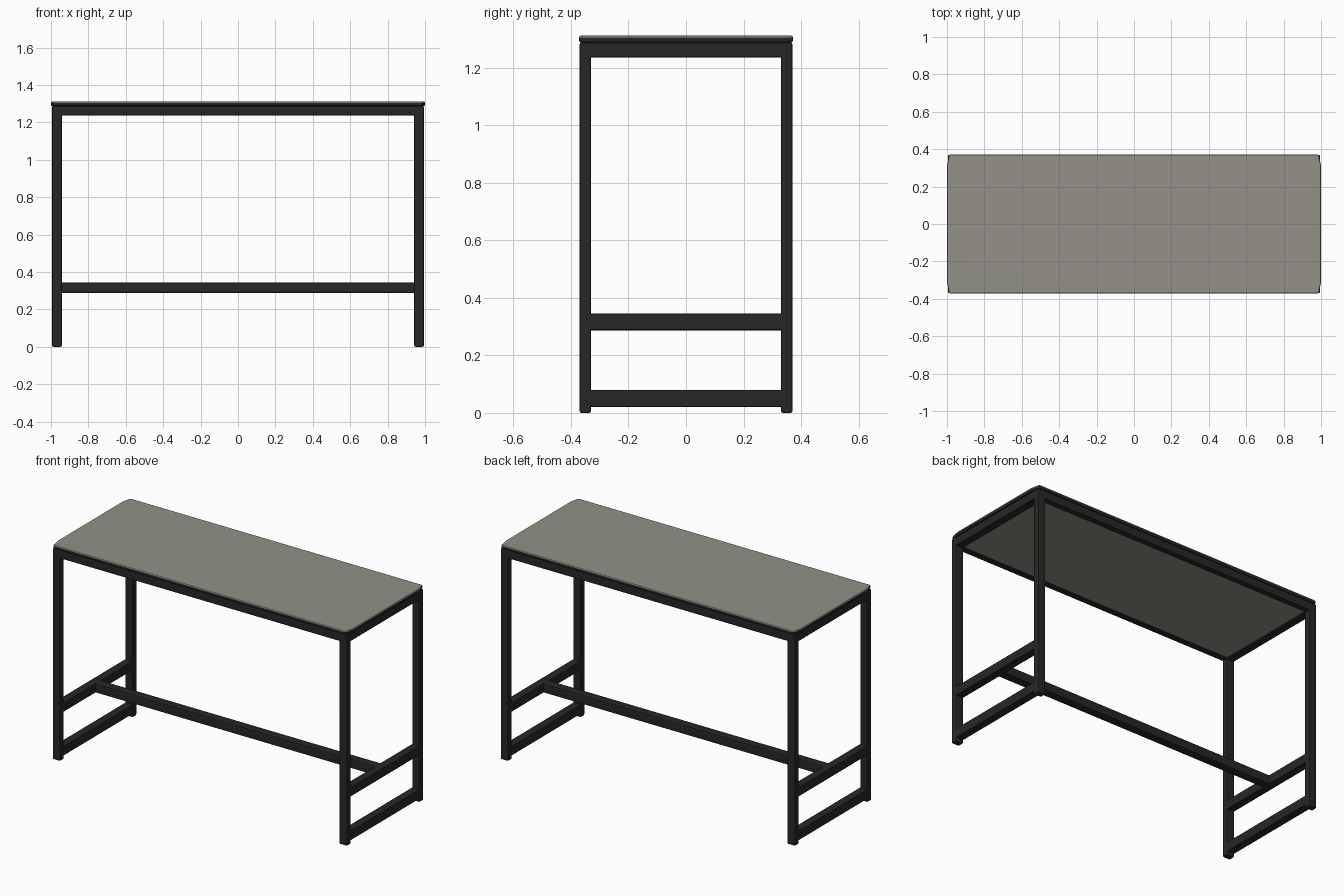
import bpy, bmesh

if "Cube" in bpy.data.objects:
    bpy.data.objects.remove(bpy.data.objects["Cube"])


def material(name, color):
    m = bpy.data.materials.new(name)
    m.diffuse_color = (*color, 1.0)
    m.use_nodes = True
    m.node_tree.nodes["Principled BSDF"].inputs["Base Color"].default_value = m.diffuse_color
    return m


black = material("black_metal", (0.02, 0.02, 0.021))
taupe = material("warm_grey_top", (0.292, 0.284, 0.243))


def prism(name, outline, z, bevel=0.007, mat=black):
    """Rounded prism from a plan outline and a (bottom, top) height range."""
    bm = bmesh.new()
    face = bm.faces.new([bm.verts.new((x, y, z[0])) for x, y in outline])
    ext = bmesh.ops.extrude_face_region(bm, geom=[face])
    for v in ext["geom"]:
        if isinstance(v, bmesh.types.BMVert):
            v.co.z = z[1]
    bmesh.ops.recalc_face_normals(bm, faces=bm.faces[:])
    edges = [e for e in bm.edges if e.calc_face_angle(0) > 0.8]
    bmesh.ops.bevel(bm, geom=edges, offset=bevel, segments=2,
                    profile=0.5, affect='EDGES')
    me = bpy.data.meshes.new(name)
    bm.to_mesh(me)
    bm.free()
    ob = bpy.data.objects.new(name, me)
    bpy.context.collection.objects.link(ob)
    me.materials.append(mat)
    bpy.context.view_layer.objects.active = ob
    ob.select_set(True)
    bpy.ops.object.shade_smooth_by_angle()
    ob.select_set(False)
    # Keep the broad faces flat and shade only the rounded edges
    ob.modifiers.new("flat_faces", 'WEIGHTED_NORMAL').keep_sharp = True
    return ob


def bar(name, x, y, z, **kw):
    return prism(name, [(x[0], y[0]), (x[1], y[0]), (x[1], y[1]), (x[0], y[1])], z, **kw)


def span(sign, a, b):
    return tuple(sorted((sign * a, sign * b)))


# Tabletop with slightly bowed ends: grey top and rounded rim, black edge below
quarter = [(1.0, 0.31), (0.988, 0.372)]
outline = (quarter + [(-x, y) for x, y in reversed(quarter)]
           + [(-x, -y) for x, y in quarter] + [(x, -y) for x, y in reversed(quarter)])
top = prism("tabletop", outline, (1.287, 1.312), 0.008)
top.data.materials.append(taupe)
for p in top.data.polygons:
    p.material_index = 1 if p.normal.z > 0.3 else 0

# Underside board, nearly flush with the bottom of the rails
bar("underside_board", (-0.945, 0.945), (-0.332, 0.332), (1.243, 1.288),
    bevel=0.002, mat=taupe)

for sx, side in ((-1, "left"), (1, "right")):
    sx_range = span(sx, 0.942, 0.994)
    # Legs
    for sy, end in ((-1, "front"), (1, "back")):
        bar(f"{side}_{end}_leg", sx_range, span(sy, 0.33, 0.37), (0.0, 1.288))
    # End frame rails
    for name, z in (("top", (1.235, 1.288)), ("middle", (0.287, 0.345)),
                    ("bottom", (0.02, 0.08))):
        bar(f"{side}_{name}_rail", sx_range, (-0.338, 0.338), z)

# Long rails under the top
for sy, end in ((-1, "front"), (1, "back")):
    bar(f"{end}_top_rail", (-0.95, 0.95), span(sy, 0.33, 0.37), (1.237, 1.288))

# Central footrest between the end frames
bar("footrest_bar", (-0.95, 0.95), (-0.028, 0.028), (0.288, 0.344))
